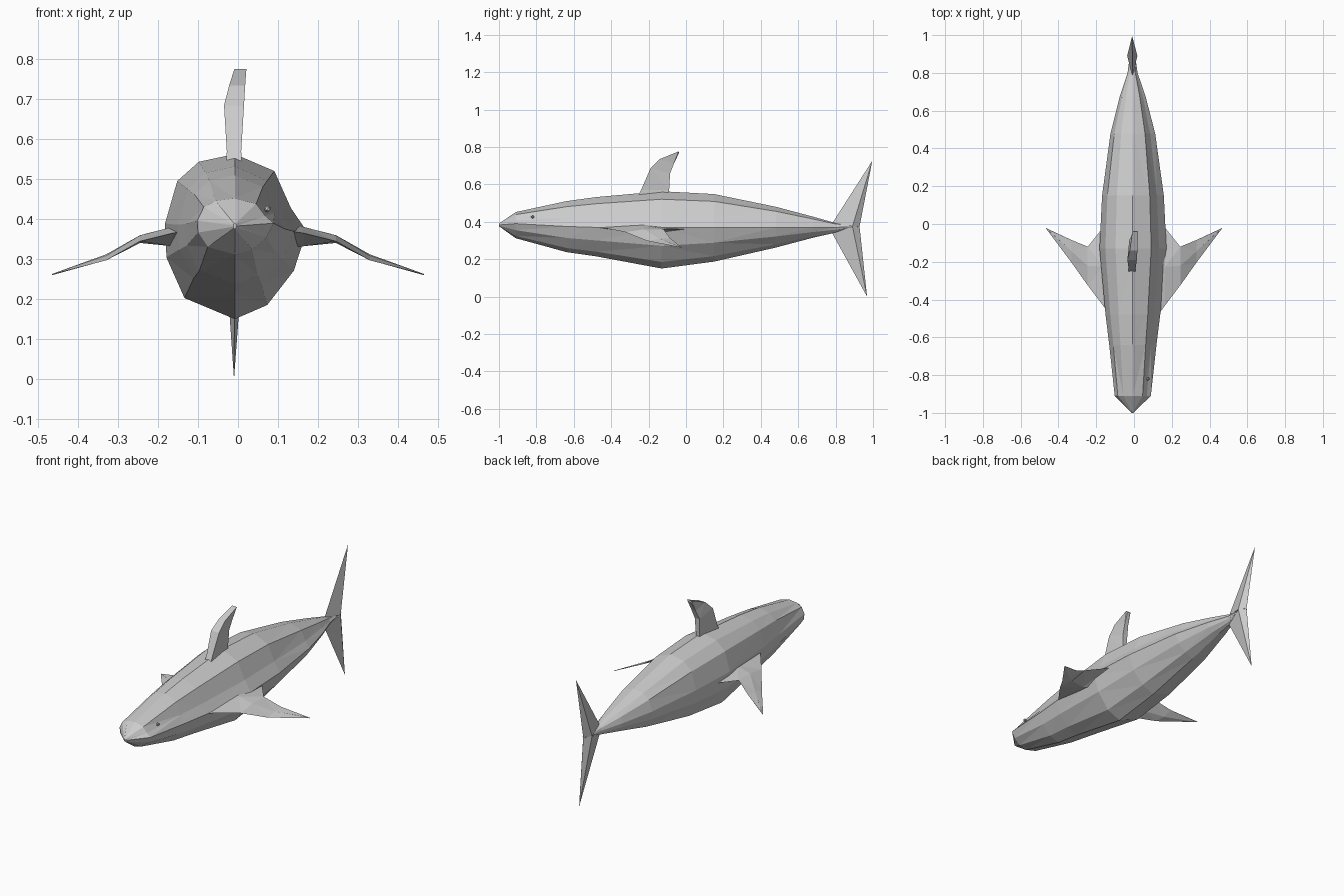
import bpy, bmesh
from mathutils import Vector

if "Cube" in bpy.data.objects:
    bpy.data.objects.remove(bpy.data.objects["Cube"])

CX = -0.008


def loft(name, rings):
    """Skin a list of equal-length rings, closing both ends."""
    bm = bmesh.new()
    rows = [[bm.verts.new(p) for p in r] for r in rings]
    n = len(rows[0])
    for a, b in zip(rows, rows[1:]):
        for i in range(n):
            j = (i + 1) % n
            bm.faces.new((a[i], a[j], b[j], b[i]))
    bm.faces.new(rows[0])
    bm.faces.new(rows[-1])
    bmesh.ops.remove_doubles(bm, verts=bm.verts, dist=0.0005)
    bmesh.ops.triangulate(bm, faces=bm.faces)
    bmesh.ops.recalc_face_normals(bm, faces=bm.faces)
    me = bpy.data.meshes.new(name)
    bm.to_mesh(me)
    bm.free()
    ob = bpy.data.objects.new(name, me)
    bpy.context.collection.objects.link(ob)
    return ob


# Body: one slightly uneven cross-section scaled along y
section = [(0, 1), (.55, .78), (.78, .3), (1, 0), (.82, -.45), (.45, -.84), (0, -1),
           (-.7, -.76), (-.95, -.3), (-.97, .1), (-.8, .65), (-.5, .9)]
# y, half width, middle z, top z, bottom z
stations = [(-1.0, .004, .383, .39, .376), (-.91, .097, .39, .452, .312),
            (-.64, .127, .375, .51, .238), (-.48, .147, .37, .532, .215),
            (-.13, .18, .37, .563, .15), (.15, .166, .37, .548, .187),
            (.48, .12, .37, .48, .262), (.68, .068, .37, .427, .315),
            (.80, .027, .37, .393, .342), (.92, .01, .374, .378, .37)]
loft("body", [[(CX + w * x, y, m + (z * (t - m) if z > 0 else z * (m - b)))
               for x, z in section] for y, w, m, t, b in stations])

# Dorsal fin: swept-back box sections (front y, front z, rear y, rear z, x, half width)
dorsal = [(-.26, .53, -.09, .53, -.01, .02), (-.24, .57, -.09, .57, -.01, .018),
          (-.19, .685, -.085, .66, -.01, .025), (-.14, .735, -.065, .71, -.002, .02),
          (-.04, .776, -.036, .77, .006, .015)]
loft("dorsal_fin", [[(x - h, fy, fz), (x + h, fy, fz), (x + h * .6, ry, rz), (x - h * .6, ry, rz)]
                    for fy, fz, ry, rz, x, h in dorsal])

# Pectoral fins: diamond sections (x, front y, front z, rear y, rear z, half thickness)
pectoral = [(.10, -.52, .375, .25, .365, .05), (.165, -.43, .365, -.02, .36, .03),
            (.245, -.325, .345, -.12, .36, .012), (.33, -.205, .297, -.085, .312, .007),
            (.465, -.025, .262, -.022, .262, .002)]
for side, label in ((1, "left"), (-1, "right")):
    rings = []
    for x, fy, fz, ry, rz, h in pectoral:
        my, mz = fy * .5 + ry * .5, fz * .5 + rz * .5
        rings.append([(side * x, fy, fz), (side * x, my, mz + h * .6),
                      (side * x, ry, rz), (side * x, my, mz - h)])
    loft("pectoral_fin_" + label, rings)

# Tail lobes: four-sided pyramids sharing a middle section
for name, tip, root in (("tail_lobe_upper", (.996, .726), .392), ("tail_lobe_lower", (.968, 0), .338)):
    base = [(CX, .782, root), (CX + .026, .89, .375), (CX, .928, .374), (CX - .028, .89, .375)]
    apex = Vector((CX - .002, *tip))
    loft(name, [base, [apex] * 4])

# Eyes
for side, label in ((1, "left"), (-1, "right")):
    bpy.ops.mesh.primitive_ico_sphere_add(subdivisions=1, radius=.009,
                                          location=(CX + side * .082, -.82, .426))
    bpy.context.object.name = "eye_" + label
